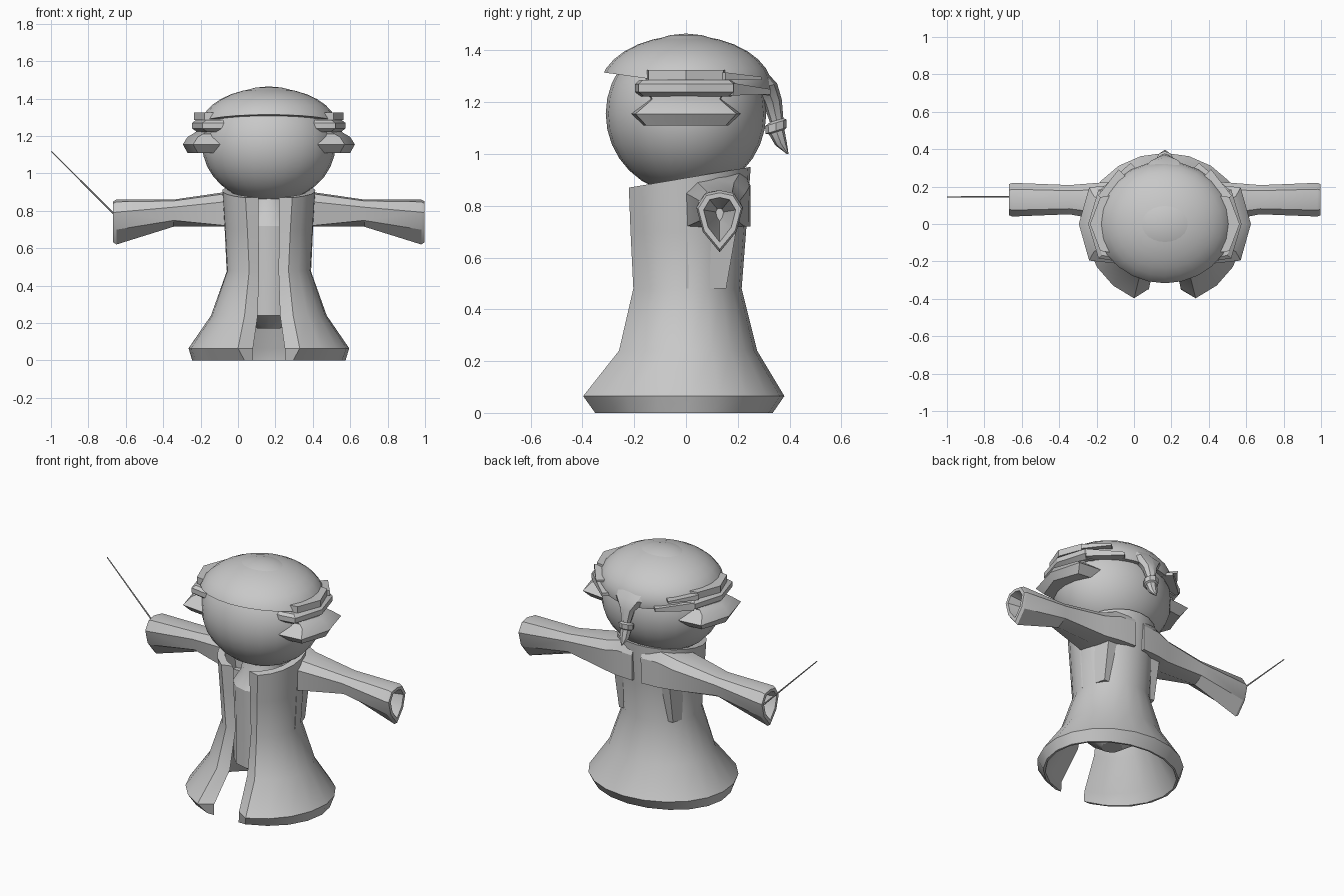
import bpy, bmesh, math
from mathutils import Vector

if "Cube" in bpy.data.objects:
    bpy.data.objects.remove(bpy.data.objects["Cube"])

CX = 0.165  # symmetry axis of the figure
grey = bpy.data.materials.new("plain_grey")
grey.diffuse_color = (0.58, 0.58, 0.58, 1)
grey.use_nodes = True
grey.node_tree.nodes["Principled BSDF"].inputs["Base Color"].default_value = grey.diffuse_color


def finish(name, bm, angle=30):
    bmesh.ops.recalc_face_normals(bm, faces=bm.faces)
    me = bpy.data.meshes.new(name)
    bm.to_mesh(me)
    bm.free()
    ob = bpy.data.objects.new(name, me)
    bpy.context.collection.objects.link(ob)
    me.materials.append(grey)
    bpy.ops.object.select_all(action='DESELECT')
    ob.select_set(True)
    bpy.context.view_layer.objects.active = ob
    bpy.ops.object.shade_smooth_by_angle(angle=math.radians(angle))
    return ob


def loft(name, rings, caps="ngon", angle=30):
    """Skin closed rings; caps are polygons, or strips for a C-shaped section."""
    bm = bmesh.new()
    rows = [[bm.verts.new(p) for p in r] for r in rings]
    n = len(rows[0])
    for a, b in zip(rows, rows[1:]):
        for i in range(n):
            j = (i + 1) % n
            bm.faces.new((a[i], a[j], b[j], b[i]))
    for r in (rows[0], rows[-1]):
        if caps == "ngon":
            bm.faces.new(r)
        else:
            for i in range(n // 2 - 1):
                bm.faces.new((r[i], r[i + 1], r[n - 2 - i], r[n - 1 - i]))
    return finish(name, bm, angle)


def ellipsoid(name, z, radii, cut=None):
    bm = bmesh.new()
    bmesh.ops.create_uvsphere(bm, u_segments=24, v_segments=16, radius=1)
    for v in bm.verts:
        v.co = Vector((CX + v.co.x * radii[0], v.co.y * radii[1], z + v.co.z * radii[2]))
    if cut:
        bmesh.ops.bisect_plane(bm, geom=bm.verts[:] + bm.edges[:] + bm.faces[:],
                               plane_co=cut[0], plane_no=cut[1], clear_inner=True)
        bmesh.ops.holes_fill(bm, edges=[e for e in bm.edges if e.is_boundary])
    return finish(name, bm)


# Head and cap with a rim that drops to the back
ellipsoid("head", 1.155, (0.357, 0.31, 0.31))
ellipsoid("cap", 1.25, (0.365, 0.335, 0.208),
          ((CX, -0.32, 1.315), Vector((0, 0.14, 1)).normalized()))


# Robe: C-shaped thick shell, open at the front
def arc(rx, rf, rb, off, z, m=18):
    t0 = math.asin(off / rx)
    pts = []
    for i in range(m + 1):
        t = t0 + (2 * math.pi - 2 * t0) * i / m
        c = math.cos(t)
        y = -c * (rf if c > 0 else rb)
        zz = z + 0.08 * (y + 0.22) / 0.47 if z > 0.86 else z
        pts.append((CX + rx * math.sin(t), y, zz))
    return pts


robe = []
for z, rx, rf, rb, off, inn in (
        (0.0, 0.41, 0.37, 0.335, 0.13, 0.085), (0.065, 0.43, 0.43, 0.38, 0.165, 0.085),
        (0.24, 0.31, 0.285, 0.275, 0.13, 0.06), (0.48, 0.225, 0.23, 0.215, 0.105, 0.052),
        (0.70, 0.237, 0.245, 0.232, 0.115, 0.055), (0.87, 0.25, 0.255, 0.25, 0.125, 0.055)):
    k = 0.97 if z == 0 else 0.83
    robe.append(arc(rx, rf, rb, off, z) + arc(rx * k, rf * k, rb * k, inn, z)[::-1])
loft("robe", robe, "strip", 35)

# Inner tunic seen through the opening
loft("tunic", [[(CX + r * math.cos(i * math.pi / 6), r * math.sin(i * math.pi / 6), z)
                for i in range(12)]
               for z, r in ((0.17, 0.06), (0.24, 0.16), (0.48, 0.16), (0.72, 0.165),
                            (0.79, 0.12), (0.9, 0.1))])


# Sleeve cross-section: rounded top, bottom pointed (q = 0) to square (q = 1)
def sleeve_ring(x, yc, hy, top, bot, q=0.0):
    low = 0.33 * (1 - q)
    la = 0.72 + 0.25 * q
    prof = ((-0.62, 0.95), (0, 1), (0.62, 0.95), (1, 0.72), (la, low), (0, 0),
            (-la, low), (-1, 0.72))
    return [(x, yc + a * hy, bot + b * (top - bot)) for a, b in prof]


# Horizontal plan of an ear plate: angled around the head
def plate_ring(s, z, hy, off):
    plan = ((0.2, hy), (0.27, hy), (off - 0.055, hy * 0.93), (off, 0),
            (off - 0.055, -hy * 0.93), (0.27, -hy), (0.2, -hy))
    return [(CX + s * x, y, z) for x, y in plan]


for s, side in ((1, "left"), (-1, "right")):
    # Hollow flared sleeve, its root running into the upper back
    loft("sleeve_" + side, [sleeve_ring(CX + s * x, *r) for x, *r in (
        (0.03, 0.20, 0.05, 0.935, 0.72, 1), (0.14, 0.145, 0.10, 0.935, 0.72, 1),
        (0.235, 0.115, 0.115, 0.90, 0.715, 0.9), (0.51, 0.13, 0.078, 0.86, 0.715, 0.3),
        (0.815, 0.13, 0.09, 0.86, 0.62), (0.833, 0.13, 0.083, 0.85, 0.632),
        (0.833, 0.13, 0.062, 0.832, 0.66), (0.62, 0.13, 0.015, 0.79, 0.74))])
    # Shallow gusset under the arm, nearly flush with the robe
    loft("arm_gusset_" + side, [[(CX + s * (x if outer else 0.1), y, z) for x, y, z in
                                ((0.226, 0.0, 0.48), (0.185, 0.155, 0.48),
                                 (0.19, 0.20, 0.74), (0.238, 0.0, 0.74))]
                               for outer in (0, 1)])
    # Ear plates: strip, roll and flared lower flap
    for name, rows in (
            ("ear_strip_", ((1.285, 0.155, 0.40), (1.325, 0.155, 0.40))),
            ("ear_roll_", ((1.222, 0.175, 0.385), (1.24, 0.197, 0.41),
                           (1.27, 0.197, 0.41), (1.285, 0.18, 0.39))),
            ("ear_flap_", ((1.11, 0.165, 0.435), (1.155, 0.21, 0.46),
                           (1.195, 0.16, 0.435), (1.212, 0.14, 0.405),
                           (1.23, 0.15, 0.38)))):
        loft(name + side, [plate_ring(s, *r) for r in rows])
    # Band ends running back towards the knot
    for name, a, b in (("upper_tie_", (0.345, 0.14, 1.30, 0.015), (0.235, 0.28, 1.292, 0.006)),
                       ("lower_tie_", (0.335, 0.17, 1.25, 0.024), (0.17, 0.315, 1.24, 0.010))):
        loft(name + side, [[(CX + s * (x + d), y + d, z + h * k) for d, k in
                            ((-0.05, -1), (0.012, -1), (0.012, 1), (-0.05, 1))]
                           for x, y, z, h in (a, b)])

# Hanging knot and tassel at the back of the cap
loft("tassel", [[(CX + w * math.cos(i * math.pi / 4), y + d * math.sin(i * math.pi / 4),
                  z + 0.3 * d * math.sin(i * math.pi / 4)) for i in range(8)]
                for y, z, w, d in (
    (0.26, 1.33, 0.13, 0.03), (0.312, 1.26, 0.10, 0.04), (0.335, 1.20, 0.045, 0.035),
    (0.35, 1.13, 0.028, 0.026), (0.347, 1.12, 0.045, 0.042), (0.348, 1.09, 0.045, 0.04),
    (0.35, 1.085, 0.034, 0.03), (0.367, 1.04, 0.03, 0.022), (0.393, 1.0, 0.004, 0.003))])

# Thin wand held in the right sleeve
bm = bmesh.new()
a, b = Vector((-0.6, 0.145, 0.72)), Vector((-0.998, 0.145, 1.118))
bmesh.ops.create_cone(bm, cap_ends=True, segments=8, radius1=0.005, radius2=0.003,
                      depth=(b - a).length)
rot = (b - a).to_track_quat('Z', 'Y')
for v in bm.verts:
    v.co = rot @ v.co + (a + b) / 2
finish("wand", bm)
